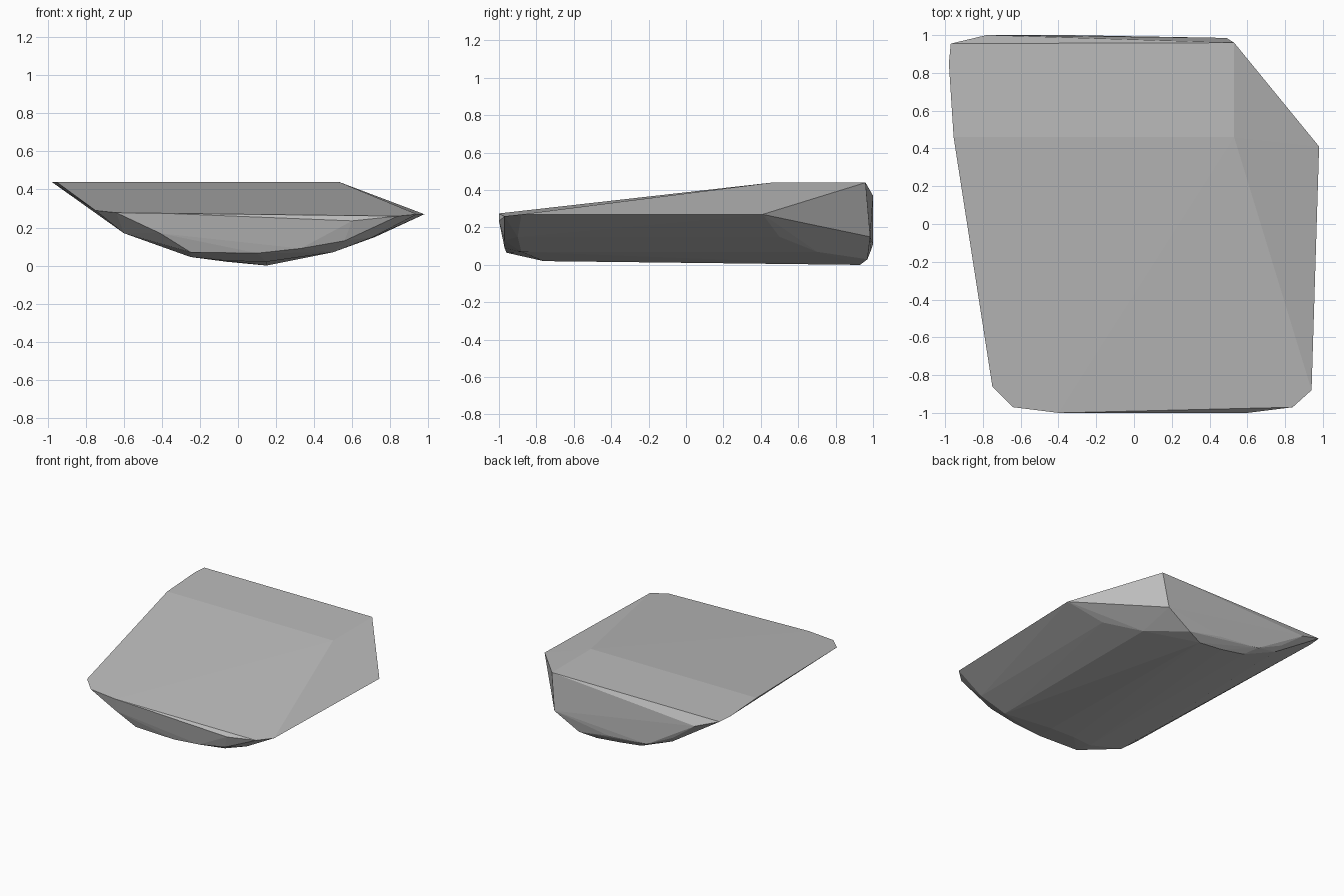
import bpy
import bmesh
from mathutils import Vector

# Remove the default cube only
default_cube = bpy.data.objects.get("Cube")
if default_cube:
    bpy.data.objects.remove(default_cube, do_unlink=True)


def make_material(name, color):
    """Create a plain single-colour material."""
    material = bpy.data.materials.new(name)
    material.use_nodes = True
    material.diffuse_color = color
    shader = material.node_tree.nodes["Principled BSDF"]
    shader.inputs["Base Color"].default_value = color
    shader.inputs["Roughness"].default_value = 0.9
    return material


def convex_stone(name, corners, material):
    """Wrap corner points (in hundredths) in a faceted convex shell."""
    bm = bmesh.new()
    for corner in corners:
        bm.verts.new(Vector(corner) / 100)
    hull = bmesh.ops.convex_hull(bm, input=bm.verts[:], use_existing_faces=False)
    # Discard points that ended up inside the shell
    inside = {g for g in hull["geom_interior"] + hull["geom_unused"]
              if isinstance(g, bmesh.types.BMVert)}
    bmesh.ops.delete(bm, geom=list(inside), context="VERTS")
    # Merge triangles that lie in one plane into clean facets
    bmesh.ops.dissolve_limit(bm, angle_limit=0.01, verts=bm.verts[:], edges=bm.edges[:])
    bmesh.ops.recalc_face_normals(bm, faces=bm.faces[:])
    mesh = bpy.data.meshes.new(name)
    bm.to_mesh(mesh)
    bm.free()
    mesh.materials.append(material)
    stone = bpy.data.objects.new(name, mesh)
    bpy.context.scene.collection.objects.link(stone)
    return stone


# Level plateau at the back of the upper side
plateau = [(-98, 85, 44), (-97, 95.5, 44), (53, 96, 44), (53, 46, 44), (-95.5, 46, 44)]

# Rim where the sloping top meets the sides
rim = [(-75, -86, 29), (-64, -97, 27.8), (-40, -100, 27.5), (60, -100, 23.5),
       (84, -97, 26), (94, -88, 27), (98, 41, 27)]

# Chamfered front end, from left to right
front_end = [(-41, -98, 17), (-25, -95, 7), (10, -96, 6.5), (33, -97, 9), (56, -97, 13)]

# Broken back end
back_end = [(-78, 100, 37), (-58, 99, 22), (-35, 100, 11), (0, 99, 8), (49, 98.5, 15)]

# Rounded belly: matching front and back arcs
belly_front = [(-60, -86, 17), (-25, -80, 4.5), (-6, -76, 2.5), (15, -76, 2),
               (50, -88, 7), (71, -90, 15)]
belly_back = [(-55, 96, 17), (-26, 94, 5), (-6, 93, 2), (15, 93, 0),
              (28, 97, 3), (50, 70, 7), (72, 50, 15)]

stone_grey = make_material("stone grey", (0.5, 0.5, 0.5, 1))
convex_stone("rock_slab", plateau + rim + front_end + back_end + belly_front + belly_back,
             stone_grey)
